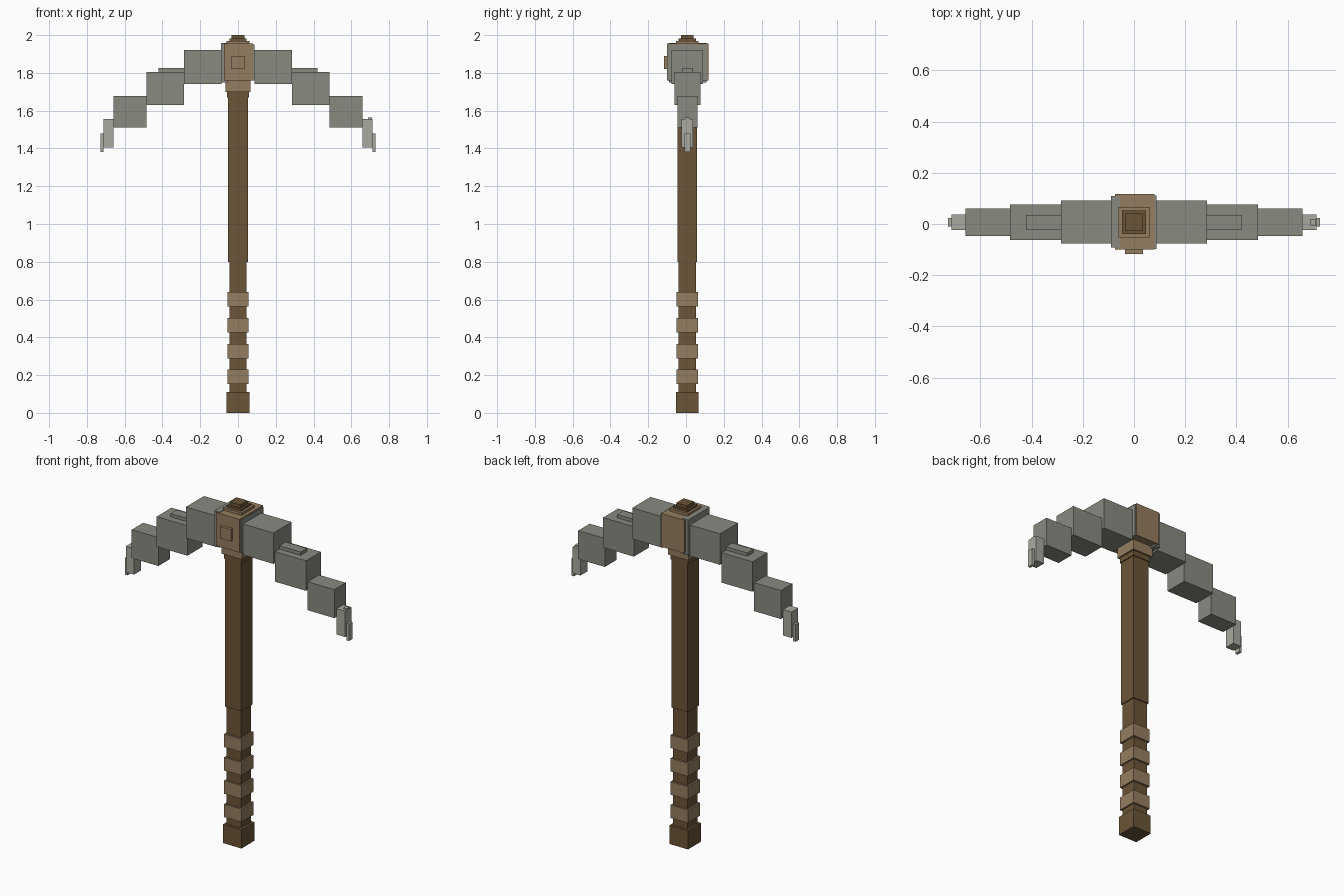
import bpy
import bmesh
from mathutils import Matrix, Vector

default_cube = bpy.data.objects.get("Cube")
if default_cube:
    bpy.data.objects.remove(default_cube, do_unlink=True)

AXIS_Y = 0.007  # depth centre shared by the shaft and both arms


def make_material(name, red, green, blue):
    material = bpy.data.materials.new(name)
    material.use_nodes = True
    colour = (red, green, blue, 1)
    material.diffuse_color = colour
    shader = material.node_tree.nodes["Principled BSDF"]
    shader.inputs["Base Color"].default_value = colour
    return material


dark_wood = make_material("dark wood", .145, .09, .038)
leather = make_material("tan leather", .3, .205, .115)
stone = make_material("grey stone", .255, .255, .222)
pale_stone = make_material("pale stone", .4, .4, .35)


def box(name, material, x_range, half_depth, z_range, centre_y=AXIS_Y):
    """Add a box spanning x_range and z_range, centred in depth."""
    low = Vector((x_range[0], centre_y - half_depth, z_range[0]))
    high = Vector((x_range[1], centre_y + half_depth, z_range[1]))
    place = Matrix.Translation((low + high) / 2) @ Matrix.Diagonal((high - low).to_4d())
    mesh = bpy.data.meshes.new(name)
    bm = bmesh.new()
    bmesh.ops.create_cube(bm, size=1, matrix=place)
    bm.to_mesh(mesh)
    bm.free()
    mesh.materials.append(material)
    part = bpy.data.objects.new(name, mesh)
    bpy.context.collection.objects.link(part)
    return part


def square_post(name, material, half_width, bottom, top):
    """Add a square post on the shaft axis."""
    return box(name, material, (-half_width, half_width), half_width, (bottom, top))


def arm_pair(name, material, inner, outer, half_depth, bottom, top):
    """Add the same arm piece on both sides."""
    box("left_" + name, material, (inner, outer), half_depth, (bottom, top))
    box("right_" + name, material, (-outer, -inner), half_depth, (bottom, top))


# Handle, from the pommel up to the collar
square_post("pommel", dark_wood, .06, 0, .11)
square_post("grip", dark_wood, .046, .11, .8)
square_post("shaft", dark_wood, .052, .8, 1.67)
square_post("neck", dark_wood, .057, 1.67, 1.7)
square_post("collar", leather, .066, 1.7, 1.76)

# Evenly spaced grip wraps
for index in range(4):
    bottom = .152 + index * .137
    square_post(f"grip_wrap_{index + 1}", leather, .056, bottom, bottom + .077)

# Head block, side plates and front boss
box("head_block", leather, (-.074, .08), .109, (1.76, 1.955), centre_y=.009)
box("right_head_plate", stone, (-.09, -.055), .1, (1.75, 1.958), centre_y=.009)
box("left_head_plate", stone, (.06, .087), .104, (1.76, 1.95))
box("front_boss", leather, (-.035, .035), .02, (1.82, 1.89), centre_y=-.097)

# Stepped cap
square_post("cap_base", leather, .06, 1.955, 1.97)
square_post("cap_middle", dark_wood, .046, 1.97, 1.982)
square_post("cap_top", dark_wood, .034, 1.982, 2)

# Arms stepping down and out to the tips
arm_pair("inner_arm", stone, .087, .285, .084, 1.74, 1.922)
arm_pair("middle_arm", stone, .285, .485, .069, 1.63, 1.806)
arm_pair("arm_ridge", stone, .285, .422, .029, 1.806, 1.826)
arm_pair("outer_arm", stone, .485, .658, .053, 1.51, 1.677)
arm_pair("tip", pale_stone, .658, .712, .031, 1.405, 1.557)
arm_pair("tip_point", pale_stone, .712, .727, .016, 1.38, 1.48)

# Small chip on the left tip
box("tip_chip", pale_stone, (.688, .71), .012, (1.557, 1.563))
